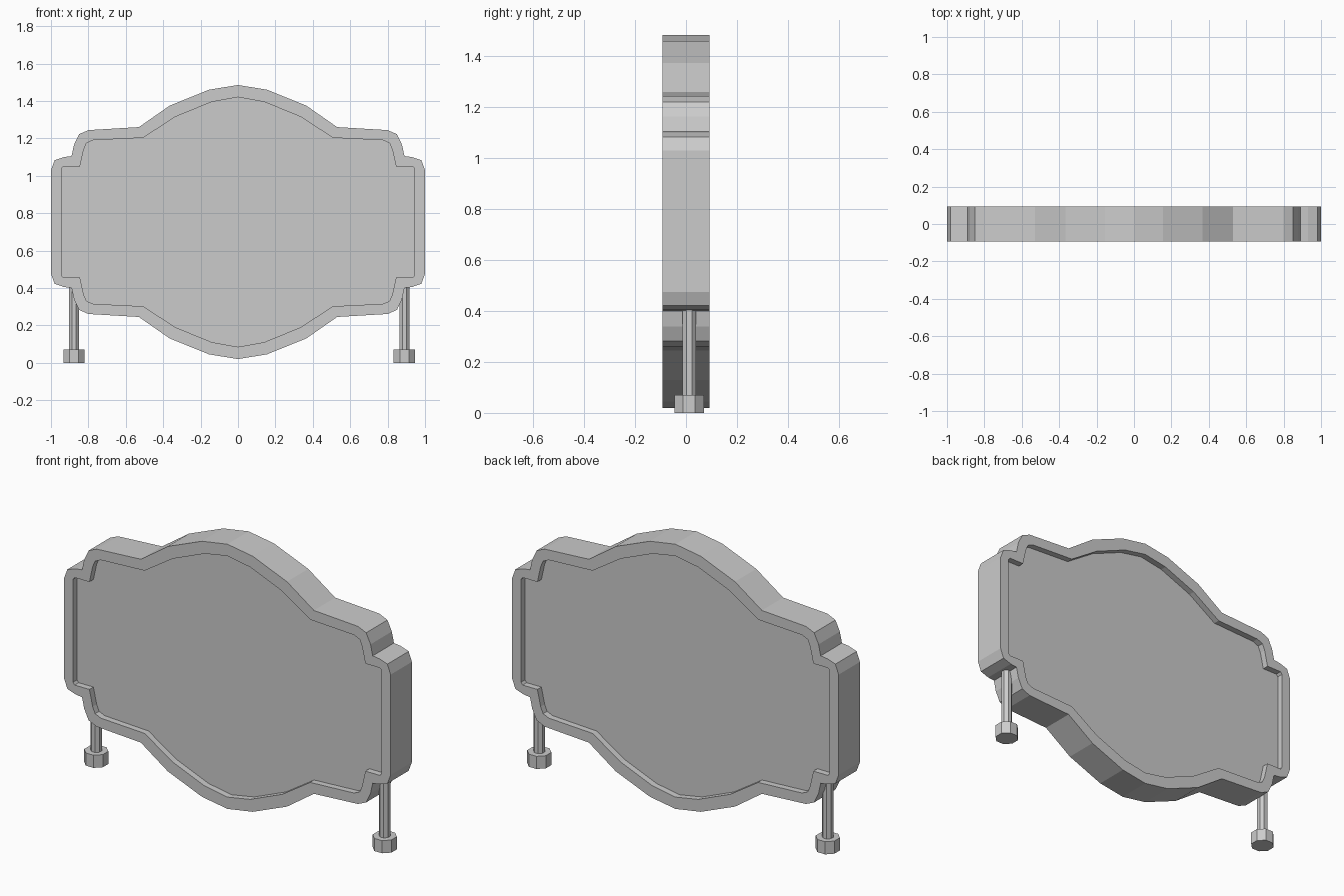
import bpy, bmesh
from math import pi

if "Cube" in bpy.data.objects:
    bpy.data.objects.remove(bpy.data.objects["Cube"])

MID = 0.7525       # height of the sign's mirror line
HALF = 0.093       # half thickness
RECESS = 0.035     # depth of the sunken panels

# upper right quarter of the outer edge and the inner rim edge (x, z)
outer = [(0, 1.485), (.155, 1.46), (.365, 1.375), (.53, 1.26), (.80, 1.244), (.85, 1.222),
         (.877, 1.165), (.89, 1.105), (.93, 1.10), (.98, 1.083), (1, 1.03)]
inner = [(0, 1.42), (.14, 1.395), (.335, 1.315), (.507, 1.203), (.775, 1.19), (.81, 1.175),
         (.825, 1.14), (.845, 1.05), (.90, 1.05), (.935, 1.05), (.945, 1.037)]


def full_loop(q):
    right = q + [(x, 2 * MID - z) for x, z in reversed(q)]
    return right + [(-x, z) for x, z in reversed(right[1:-1])]


def finish(bm, name):
    bmesh.ops.recalc_face_normals(bm, faces=bm.faces)
    mesh = bpy.data.meshes.new(name)
    bm.to_mesh(mesh)
    bm.free()
    bpy.context.collection.objects.link(bpy.data.objects.new(name, mesh))


# sign board: stacked loops from front panel, over the rim, to back panel
bm = bmesh.new()
stack = [(inner, -HALF + RECESS), (inner, -HALF), (outer, -HALF),
         (outer, HALF), (inner, HALF), (inner, HALF - RECESS)]
loops = [[bm.verts.new((x, y, z)) for x, z in full_loop(q)] for q, y in stack]
for a, b in zip(loops, loops[1:]):
    n = len(a)
    for i in range(n):
        j = (i + 1) % n
        bm.faces.new((a[i], a[j], b[j], b[i]))
bm.faces.new(loops[0])
bm.faces.new(loops[-1])
finish(bm, "sign_board")


def octagon(name, x, radius, z0, z1):
    bpy.ops.mesh.primitive_cylinder_add(vertices=8, radius=radius, depth=z1 - z0,
                                        location=(x, .0125, (z0 + z1) / 2),
                                        rotation=(0, 0, pi / 8))
    bpy.context.object.name = name


# legs with octagonal feet
for side, x in (("left", -.877), ("right", .89)):
    octagon(side + "_leg", x, .029, .03, .42)
    octagon(side + "_foot", x, .062, 0, .07)
